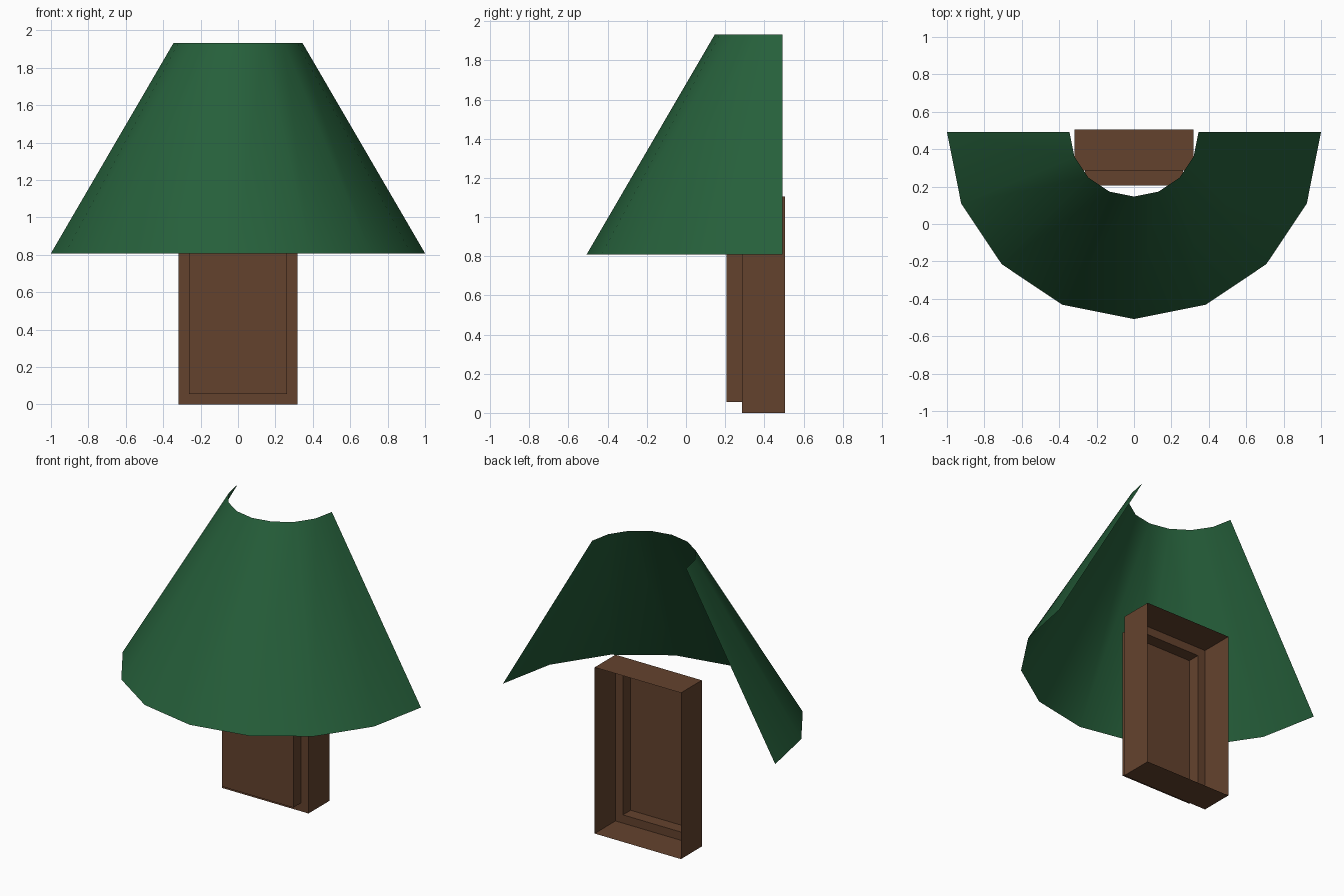
import bpy, bmesh
from math import sin, cos, pi

cube = bpy.data.objects.get("Cube")
if cube:
    bpy.data.objects.remove(cube, do_unlink=True)


def make_material(name, rgb):
    mat = bpy.data.materials.new(name)
    mat.use_nodes = True
    mat.diffuse_color = (*rgb, 1)
    mat.node_tree.nodes["Principled BSDF"].inputs["Base Color"].default_value = (*rgb, 1)
    return mat


def make_object(name, bm, mat, smooth=False):
    mesh = bpy.data.meshes.new(name)
    for face in bm.faces:
        face.smooth = smooth
    bm.to_mesh(mesh)
    bm.free()
    mesh.materials.append(mat)
    obj = bpy.data.objects.new(name, mesh)
    bpy.context.collection.objects.link(obj)
    return obj


def bridge(bm, lower, upper, closed=False):
    count = len(lower)
    for i in range(count if closed else count - 1):
        j = (i + 1) % count
        bm.faces.new((lower[i], lower[j], upper[j], upper[i]))


green = make_material("leaf green", (0.019, 0.115, 0.043))
brown = make_material("bark brown", (0.127, 0.055, 0.027))

# Foliage: an open half cone, its hollow side facing back
SEGMENTS, CENTRE_Y = 8, 0.492


def half_ring(bm, radius, z):
    angles = [pi + pi * i / SEGMENTS for i in range(SEGMENTS + 1)]
    return [bm.verts.new((radius * cos(a), CENTRE_Y + radius * sin(a), z)) for a in angles]


bm = bmesh.new()
bridge(bm, half_ring(bm, 1.0, 0.808), half_ring(bm, 0.345, 1.932))
make_object("foliage", bm, green, smooth=True)

# Trunk: a hollow, open-backed shell with a raised front panel
HALF_WIDTH, HEIGHT, BORDER = 0.317, 1.104, 0.055


def rectangle(bm, y, inset):
    x, low, high = HALF_WIDTH - inset, inset, HEIGHT - inset
    return [bm.verts.new((u, y, z)) for u, z in ((-x, low), (x, low), (x, high), (-x, high))]


bm = bmesh.new()
loops = [rectangle(bm, y, inset) for y, inset in
         ((0.506, 0), (0.287, 0), (0.287, BORDER), (0.206, BORDER))]
for back, front in zip(loops, loops[1:]):
    bridge(bm, back, front, closed=True)
bm.faces.new(loops[-1])
make_object("trunk", bm, brown)
